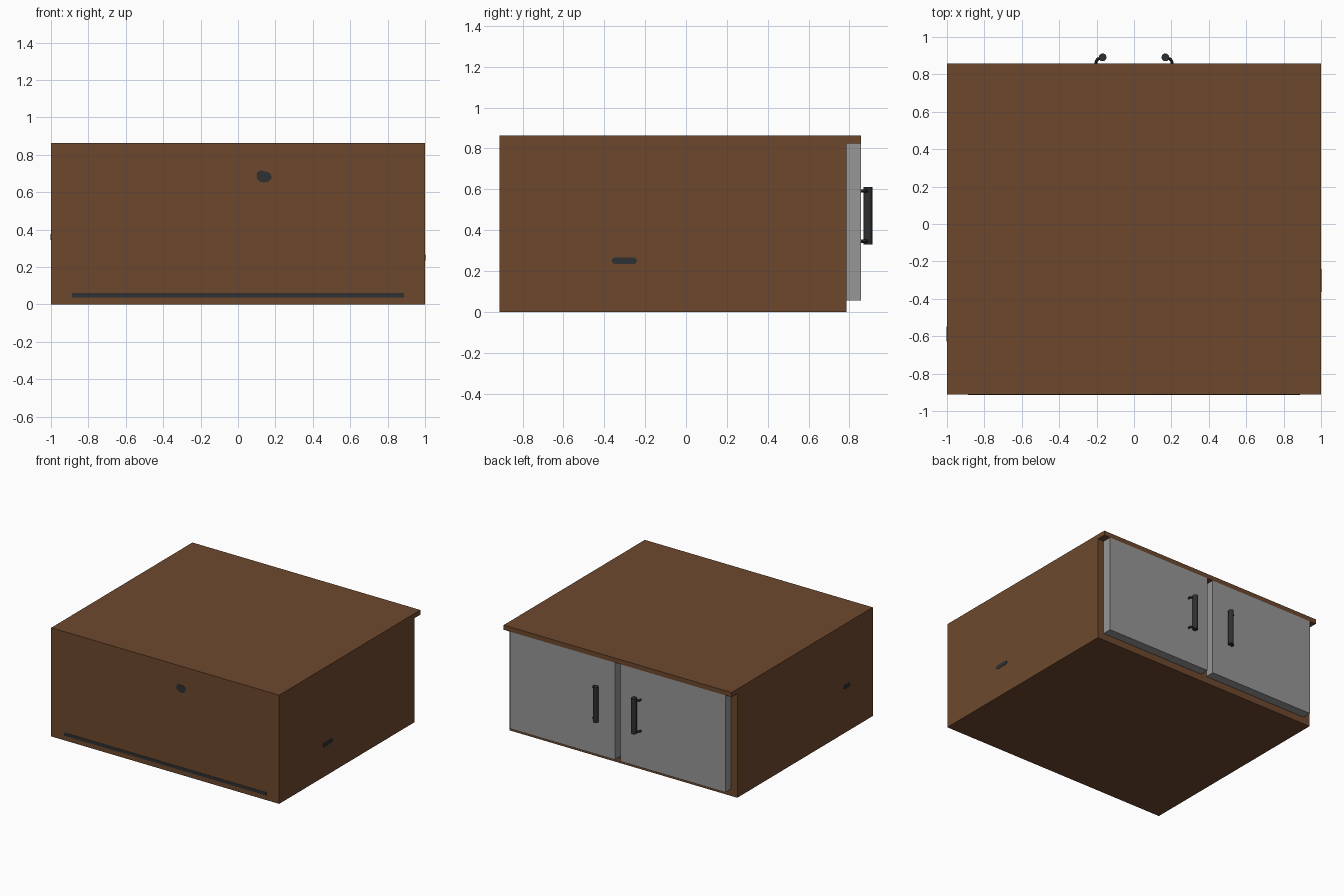
import bpy, bmesh, math

if "Cube" in bpy.data.objects:
    bpy.data.objects.remove(bpy.data.objects["Cube"])


def material(name, rgb):
    m = bpy.data.materials.new(name)
    m.diffuse_color = (*rgb, 1)
    m.use_nodes = True
    m.node_tree.nodes["Principled BSDF"].inputs["Base Color"].default_value = m.diffuse_color
    return m


WOOD = material("brown wood", (0.155, 0.066, 0.027))
GREY = material("door grey", (0.31, 0.31, 0.31))
DARK = material("dark metal", (0.027, 0.029, 0.032))


def add_object(name, bm, mat):
    bmesh.ops.recalc_face_normals(bm, faces=bm.faces[:])
    me = bpy.data.meshes.new(name)
    bm.to_mesh(me)
    bm.free()
    me.materials.append(mat)
    ob = bpy.data.objects.new(name, me)
    bpy.context.collection.objects.link(ob)
    return ob


def box(name, lo, hi, mat):
    bm = bmesh.new()
    bmesh.ops.create_cube(bm, size=1)
    for v in bm.verts:
        v.co = [(a + b) / 2 + c * (b - a) for a, b, c in zip(lo, hi, v.co)]
    return add_object(name, bm, mat)


def plate(name, points, thickness, mat):
    # thin plate: outline points in 3D pushed out along a small vector
    bm = bmesh.new()
    face = bm.faces.new([bm.verts.new(p) for p in points])
    new = bmesh.ops.extrude_face_region(bm, geom=[face])["geom"]
    bmesh.ops.translate(bm, vec=thickness,
                        verts=[g for g in new if isinstance(g, bmesh.types.BMVert)])
    return add_object(name, bm, mat)


def tube(name, points, radius, sides, mat):
    # round bar swept along a path
    cu = bpy.data.curves.new(name, 'CURVE')
    cu.dimensions = '3D'
    cu.bevel_depth = radius
    cu.bevel_resolution = sides // 2 - 2
    cu.use_fill_caps = True
    sp = cu.splines.new('POLY')
    sp.points.add(len(points) - 1)
    for p, co in zip(sp.points, points):
        p.co = (*co, 1)
    cu.materials.append(mat)
    ob = bpy.data.objects.new(name, cu)
    bpy.context.collection.objects.link(ob)
    return ob


def oval(cx, cy, rx, ry, n=16):
    return [(cx + rx * math.cos(2 * math.pi * i / n),
             cy + ry * math.sin(2 * math.pi * i / n)) for i in range(n)]


def slot(cx, cy, half, r, n=6):
    # outline of a bar with round ends
    pts = []
    for end, start in ((1, -math.pi / 2), (-1, math.pi / 2)):
        for i in range(n + 1):
            a = start + math.pi * i / n
            pts.append((cx + end * (half - r) + r * math.cos(a), cy + r * math.sin(a)))
    return pts


FRONT = -0.912

# cabinet body and overhanging top board
box("cabinet_body", (-1, FRONT, 0), (1, 0.785, 0.825), WOOD)
box("top_board", (-1, FRONT, 0.825), (1, 0.857, 0.862), WOOD)

# doors and handles on the back, mirrored left and right
for s, side in ((-1, "left"), (1, "right")):
    x0, x1 = sorted((s * 0.025, s * 0.945))
    box(side + "_door", (x0, 0.785, 0.055), (x1, 0.857, 0.825), GREY)
    gx, gy = s * 0.168, 0.891
    tube(side + "_handle_grip", [(gx, gy, 0.33), (gx, gy, 0.61)], 0.021, 12, DARK)
    for z, level in ((0.345, "lower"), (0.592, "upper")):
        path = [(s * 0.203, 0.85, z), (s * 0.202, 0.872, z),
                (s * 0.192, 0.883, z), (gx, gy, z)]
        tube(f"{side}_handle_{level}_stalk", path, 0.008, 8, DARK)

# dark strip and spot on the front
box("front_strip", (-0.887, FRONT - 0.002, 0.037), (0.887, FRONT + 0.002, 0.062), DARK)
for name, o in (("front_spot", oval(0.14, 0.682, 0.04, 0.03)),
                ("front_spot_lobe", oval(0.125, 0.695, 0.025, 0.021))):
    plate(name, [(x, FRONT + 0.001, z) for x, z in o], (0, -0.003, 0), DARK)

# short slots on the two sides
plate("right_slot", [(0.999, y, z) for y, z in slot(-0.302, 0.25, 0.062, 0.016)],
      (0.003, 0, 0), DARK)
plate("left_slot", [(-0.999, y, z) for y, z in slot(-0.588, 0.36, 0.04, 0.016)],
      (-0.003, 0, 0), DARK)

# smooth the round bars
for ob in list(bpy.data.objects):
    if ob.type == 'CURVE':
        bpy.ops.object.select_all(action='DESELECT')
        bpy.context.view_layer.objects.active = ob
        ob.select_set(True)
        bpy.ops.object.convert(target='MESH')
        bpy.ops.object.shade_smooth_by_angle(angle=math.radians(40))
